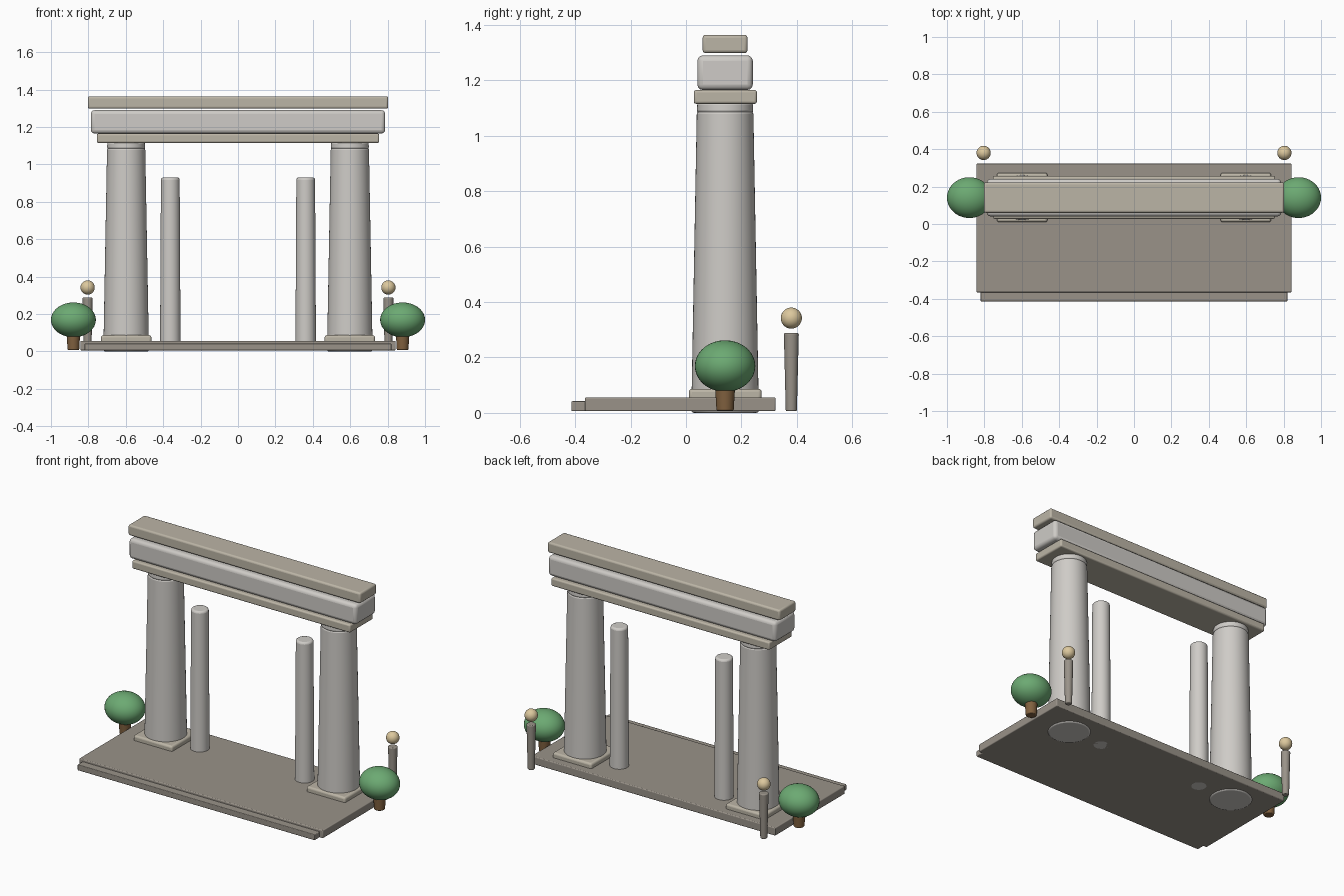
import bpy
from math import radians

if "Cube" in bpy.data.objects:
    bpy.data.objects.remove(bpy.data.objects["Cube"])


def material(name, rgb):
    m = bpy.data.materials.new(name)
    m.diffuse_color = (*rgb, 1)
    m.use_nodes = True
    m.node_tree.nodes["Principled BSDF"].inputs["Base Color"].default_value = m.diffuse_color
    return m


PALE = material("pale_stone", (0.62, 0.60, 0.57))
TAN = material("tan_stone", (0.50, 0.46, 0.38))
DARK = material("dark_stone", (0.32, 0.29, 0.25))
LEAF = material("leaf_green", (0.15, 0.40, 0.17))
BARK = material("bark_brown", (0.22, 0.12, 0.05))
GLOW = material("lamp_cream", (0.72, 0.58, 0.34))


def finish(name, mat, bevel=0.0, segments=3):
    o = bpy.context.object
    o.name = name
    o.data.materials.append(mat)
    bpy.ops.object.transform_apply(location=False, rotation=False, scale=True)
    if bevel:
        b = o.modifiers.new("soft_edges", 'BEVEL')
        b.width = bevel
        b.segments = segments
        b.limit_method = 'ANGLE'
        b.angle_limit = radians(40)
    bpy.ops.object.shade_smooth_by_angle(angle=radians(35))
    return o


def box(name, x, y, z, mat, bevel):
    """Box from (min, max) ranges."""
    bpy.ops.mesh.primitive_cube_add(
        size=1, location=[(a + b) / 2 for a, b in (x, y, z)])
    bpy.context.object.scale = [b - a for a, b in (x, y, z)]
    return finish(name, mat, bevel)


def shaft(name, x, y, z, r1, r2, mat, bevel, sides=48):
    """Tapered round shaft, r1 at the bottom and r2 at the top."""
    bpy.ops.mesh.primitive_cone_add(
        vertices=sides, radius1=r1, radius2=r2, depth=z[1] - z[0],
        location=(x, y, (z[0] + z[1]) / 2))
    return finish(name, mat, bevel)


def ball(name, loc, radii, mat):
    bpy.ops.mesh.primitive_uv_sphere_add(
        segments=40, ring_count=24, radius=1, location=loc)
    bpy.context.object.scale = radii
    return finish(name, mat)


# Platform and front step
box("platform", (-0.843, 0.843), (-0.365, 0.323), (0.006, 0.056), DARK, 0.005)
box("front_step", (-0.82, 0.82), (-0.414, -0.35), (0.006, 0.042), DARK, 0.004)

# Stacked beams across the top
box("lower_beam", (-0.755, 0.755), (0.028, 0.256), (1.115, 1.165), TAN, 0.009)
box("middle_beam", (-0.787, 0.787), (0.041, 0.241), (1.165, 1.29), PALE, 0.02)
box("top_beam", (-0.803, 0.803), (0.06, 0.222), (1.298, 1.364), TAN, 0.011)

Y = 0.141
for side, s in (("left", -1), ("right", 1)):
    # Main column with square plinth and collar
    cx = 0.598 * s
    box(side + "_plinth", (cx - 0.135, cx + 0.135), (0.01, 0.273),
        (0.04, 0.087), TAN, 0.012)
    shaft(side + "_column", cx, Y, (0.0, 1.088), 0.122, 0.102, PALE, 0.01)
    shaft(side + "_collar", cx, Y, (1.082, 1.12), 0.102, 0.1, PALE, 0.01)

    # Slim inner column
    shaft(side + "_inner_column", 0.362 * s, Y, (0.006, 0.93),
          0.055, 0.05, PALE, 0.012)

    # Lamp post behind the platform
    shaft(side + "_lamp_post", 0.804 * s, 0.38, (0.006, 0.288),
          0.02, 0.027, DARK, 0.005, 24)
    ball(side + "_lamp_globe", (0.804 * s, 0.38, 0.342), (0.038,) * 3, GLOW)

    # Round bush on a short trunk
    bx = 0.88 * s
    shaft(side + "_bush_trunk", bx, Y, (0.008, 0.11), 0.031, 0.037, BARK,
          0.005, 24)
    ball(side + "_bush", (bx, Y, 0.169), (0.12, 0.109, 0.093), LEAF)
